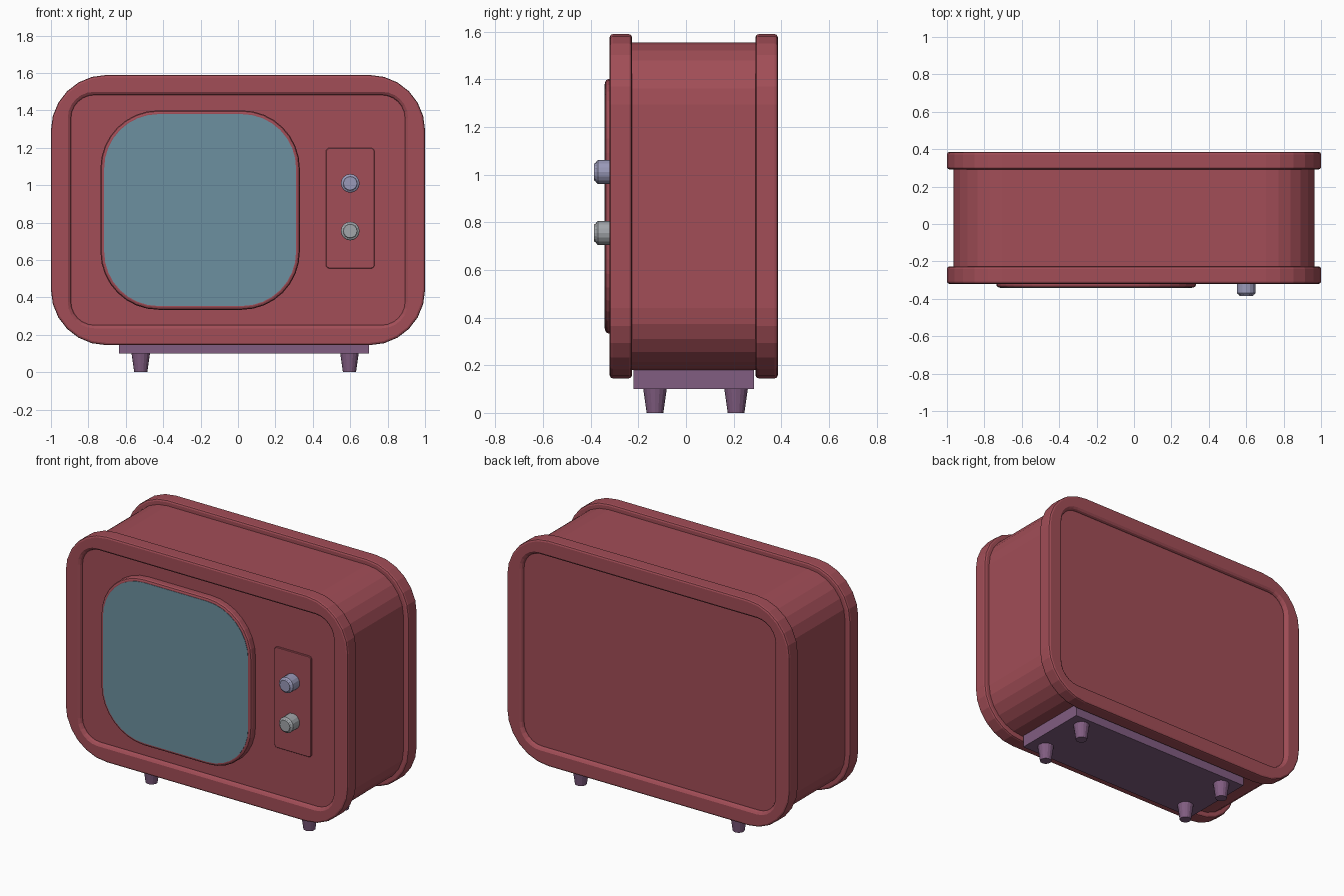
import bpy, bmesh
from math import sin, cos, pi

if "Cube" in bpy.data.objects:
    bpy.data.objects.remove(bpy.data.objects["Cube"])


def material(name, rgb):
    m = bpy.data.materials.new(name)
    m.diffuse_color = (*rgb, 1)
    m.use_nodes = True
    m.node_tree.nodes["Principled BSDF"].inputs["Base Color"].default_value = m.diffuse_color
    return m


RED = material("red_shell", (0.36, 0.075, 0.095))
GLASS = material("screen_blue", (0.15, 0.28, 0.35))
PURPLE = material("plum_base", (0.22, 0.11, 0.22))
LILAC = material("lilac_knob", (0.32, 0.32, 0.48))
GREY = material("grey_knob", (0.36, 0.38, 0.40))


def finish(name, bm, mat):
    bmesh.ops.recalc_face_normals(bm, faces=bm.faces)
    me = bpy.data.meshes.new(name)
    bm.to_mesh(me)
    bm.free()
    ob = bpy.data.objects.new(name, me)
    bpy.context.collection.objects.link(ob)
    me.materials.append(mat)
    return ob


def rounded(cx, cz, hx, hz, r, y, seg):
    """Rounded rectangle outline in the xz plane."""
    pts = []
    for k, (sx, sz) in enumerate([(1, 1), (-1, 1), (-1, -1), (1, -1)]):
        for i in range(seg + 1):
            a = (k + i / seg) * pi / 2
            pts.append((cx + sx * (hx - r) + r * cos(a), y,
                        cz + sz * (hz - r) + r * sin(a)))
    return pts


def loft(name, loops, mat):
    """Skin a list of matching outlines and cap both ends."""
    bm = bmesh.new()
    rings = [[bm.verts.new(p) for p in lp] for lp in loops]
    for a, b in zip(rings, rings[1:]):
        n = len(a)
        for i in range(n):
            j = (i + 1) % n
            bm.faces.new((a[i], a[j], b[j], b[i]))
    bm.faces.new(rings[0])
    bm.faces.new(rings[-1])
    return finish(name, bm, mat)


# cabinet: recessed panel, bevelled rim, waist, then the same mirrored to the back
CZ, MID = 0.867, 0.0325
half = [(0.107, 0.125, -0.295), (0.107, 0.125, -0.302), (0.102, 0.13, -0.312), (0.09, 0.14, -0.32),
        (0.012, 0.283, -0.32), (0.003, 0.292, -0.316), (0, 0.295, -0.307),
        (0, 0.295, -0.24), (0.003, 0.292, -0.231), (0.012, 0.283, -0.227),
        (0.034, 0.261, -0.227)]
full = half + [(d, r, 2 * MID - y) for d, r, y in reversed(half)]
loft("cabinet", [rounded(0, CZ, 1 - d, 0.722 - d, r, y, 6) for d, r, y in full], RED)

# screen surround and glass
SX, SZ = -0.2025, 0.867
loft("screen_surround", [rounded(SX, SZ, h, h, r, y, 8) for h, r, y in
     [(0.533, 0.31, -0.29), (0.533, 0.31, -0.328), (0.528, 0.305, -0.336),
      (0.518, 0.295, -0.34)]], RED)
loft("screen_glass", [rounded(SX, SZ, h, h, r, y, 8) for h, r, y in
     [(0.513, 0.29, -0.335), (0.513, 0.29, -0.342)]], GLASS)

# control plate
loft("control_plate", [rounded(0.6, 0.877, 0.13 - d, 0.322 - d, 0.018 - d, y, 3) for d, y in
     [(0, -0.29), (0, -0.302), (0.003, -0.305)]], RED)


def turned(name, centre, axis, profile, mat, n=16):
    """Stack of circles along an axis: profile holds (radius, position)."""
    loops = []
    for r, t in profile:
        ring = []
        for i in range(n):
            u, v = r * cos(2 * pi * i / n), r * sin(2 * pi * i / n)
            ring.append((centre[0] + u, t, centre[1] + v) if axis == "y"
                        else (centre[0] + u, centre[1] + v, t))
        loops.append(ring)
    return loft(name, loops, mat)


# knobs
knob = [(0.05, -0.298), (0.05, -0.37), (0.046, -0.375), (0.040, -0.378),
        (0.036, -0.385)]
turned("upper_knob", (0.6, 1.01), "y", knob, LILAC)
turned("lower_knob", (0.6, 0.755), "y", knob, GREY)

# base board
bm = bmesh.new()
bmesh.ops.create_cube(bm, size=1)
for v in bm.verts:
    v.co = (0.0325 + v.co.x * 1.335, 0.0325 + v.co.y * 0.505, 0.14 + v.co.z * 0.08)
finish("base_board", bm, PURPLE)

# tapered feet
for sx, x in (("left", -0.52), ("right", 0.596)):
    for sy, y in (("front", -0.13), ("back", 0.21)):
        turned(f"{sy}_{sx}_foot", (x, y), "z", [(0.035, 0), (0.05, 0.105)], PURPLE)
